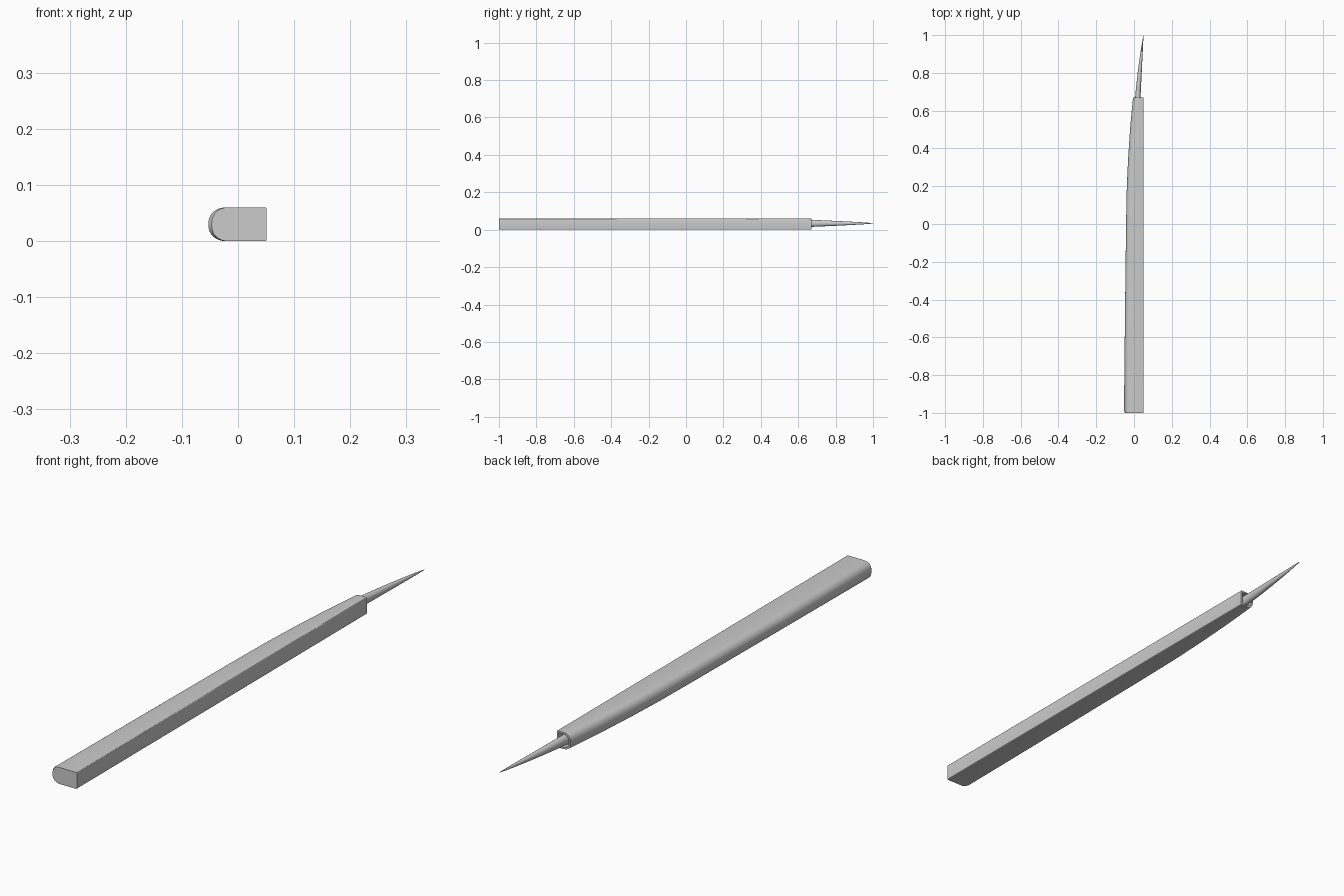
import bpy, bmesh, math

if "Cube" in bpy.data.objects:
    bpy.data.objects.remove(bpy.data.objects["Cube"])


def interp(points, y):
    for (y0, v0), (y1, v1) in zip(points, points[1:]):
        if y <= y1:
            return v0 + (v1 - v0) * (y - y0) / (y1 - y0)
    return points[-1][1]


def handle_ring(y, left, round_x, inset=0.0):
    """D-shaped section: rounded left side, nearly square right side."""
    right, half, mid, r = 0.051 - inset, 0.03 - inset, 0.03, 0.003
    left += inset
    ring = []
    for i in range(17):
        a = math.pi / 2 + math.pi * i / 16
        c, s = math.cos(a), math.sin(a)
        ring.append((left + round_x - round_x * abs(c) ** 0.9, y,
                     mid + half * math.copysign(abs(s) ** 0.9, s)))
    for sign, start in ((-1, -math.pi / 2), (1, 0)):
        for i in range(4):
            a = start + i * math.pi / 6
            ring.append((right - r + r * math.cos(a), y,
                         mid + sign * (half - r) + r * math.sin(a)))
    return ring


def loft(name, rings):
    bm = bmesh.new()
    loops = [[bm.verts.new(p) for p in ring] for ring in rings]
    for a, b in zip(loops, loops[1:]):
        for i in range(len(a)):
            j = (i + 1) % len(a)
            bm.faces.new((a[i], a[j], b[j], b[i]))
    bm.faces.new(loops[0])
    bm.faces.new(loops[-1])
    bmesh.ops.recalc_face_normals(bm, faces=bm.faces)
    mesh = bpy.data.meshes.new(name)
    bm.to_mesh(mesh)
    bm.free()
    obj = bpy.data.objects.new(name, mesh)
    bpy.context.collection.objects.link(obj)
    bpy.ops.object.select_all(action='DESELECT')
    bpy.context.view_layer.objects.active = obj
    obj.select_set(True)
    bpy.ops.object.shade_smooth_by_angle(angle=math.radians(30))
    return obj


# Handle: chamfered butt, long taper, shallow socket at the blade end
left_edge = [(-0.99, -0.053), (-0.5, -0.048), (0, -0.042), (0.2, -0.038),
             (0.35, -0.031), (0.5, -0.021), (0.6, -0.012), (0.67, -0.005)]
rings = [handle_ring(-1.0, -0.047, 0.030)]
for y in (-0.99, -0.5, 0, 0.2, 0.35, 0.5, 0.6, 0.67):
    rings.append(handle_ring(y, interp(left_edge, y), 0.033 - 0.006 * (y + 1) / 1.67))
rings.append(handle_ring(0.67, -0.005, 0.027, 0.006))
rings.append(handle_ring(0.645, -0.005, 0.027, 0.006))
loft("handle", rings)

# Blade: round tapering spike, bowed towards the straight side
spike = []
for i in range(13):
    t = i / 12
    y = 0.62 + 0.38 * t
    lo = 0.002 + 0.027 * t + 0.0205 * t * t
    hi = 0.032 + 0.0185 * t
    rz = 0.020 * (1 - t) ** 0.8 + 0.001
    cx, rx = (lo + hi) / 2, (hi - lo) / 2
    spike.append([(cx + rx * math.cos(k * math.tau / 20), y,
                   0.034 + rz * math.sin(k * math.tau / 20)) for k in range(20)])
loft("blade", spike)
